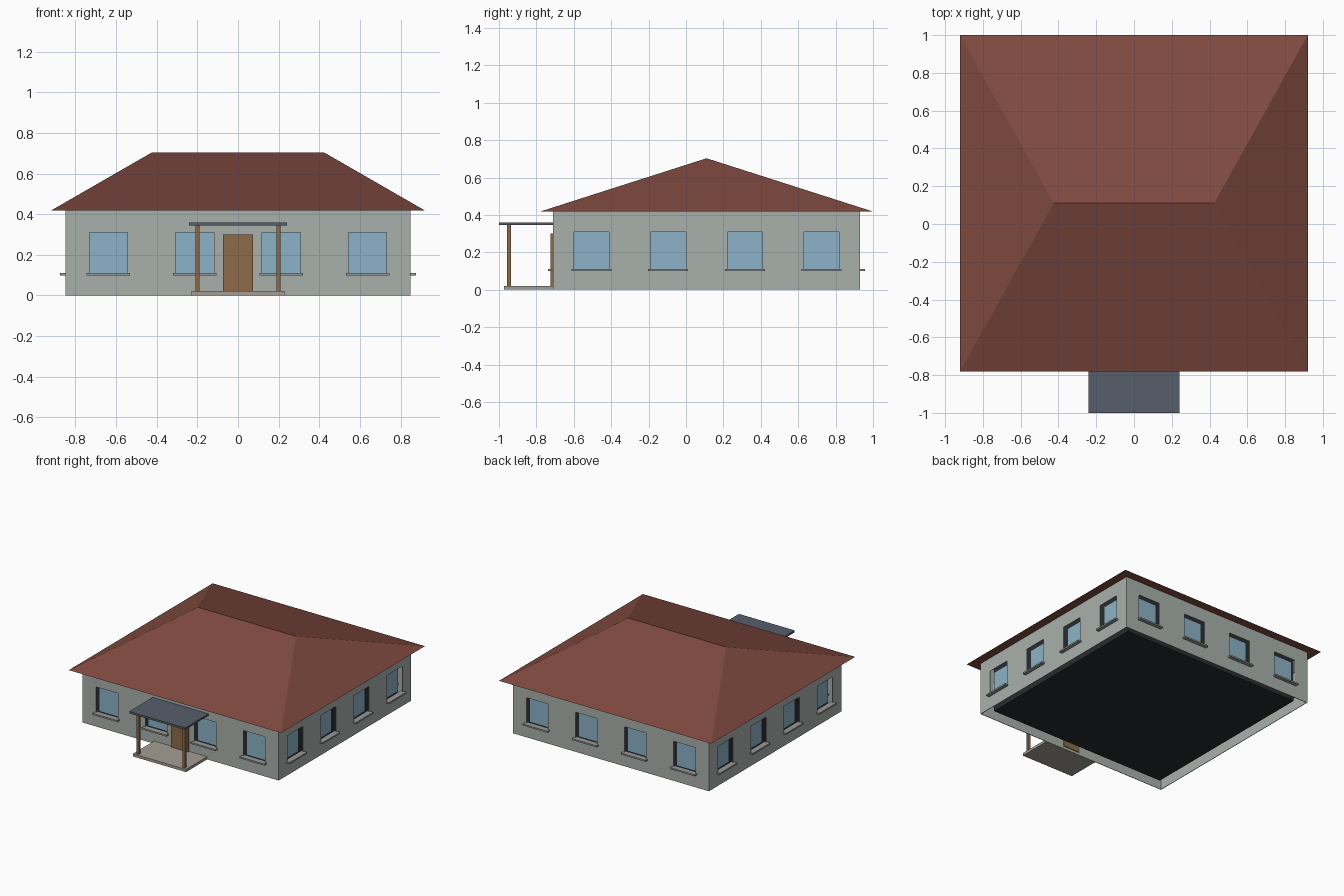
import bpy, bmesh
from math import pi
from mathutils import Matrix, Vector

if "Cube" in bpy.data.objects:
    bpy.data.objects.remove(bpy.data.objects["Cube"])

CY, HX, HY, H = 0.11, 0.85, 0.82, 0.418   # house centre y, half sizes, wall height
T = 0.004                                  # wall sheet thickness


def material(name, rgb):
    # colours are picked as seen on screen, then made linear
    m = bpy.data.materials.new(name)
    m.diffuse_color = (*[((c + 0.055) / 1.055) ** 2.4 for c in rgb], 1)
    m.use_nodes = True
    m.node_tree.nodes["Principled BSDF"].inputs["Base Color"].default_value = m.diffuse_color
    return m


WALL = material("plaster", (0.66, 0.69, 0.67))
ROOF = material("roof_red", (0.50, 0.29, 0.25))
GLASS = material("glass", (0.55, 0.70, 0.78))
WOOD = material("wood", (0.56, 0.42, 0.28))
STONE = material("stone", (0.64, 0.62, 0.58))
SLATE = material("slate", (0.34, 0.37, 0.42))
SILL = material("sill_grey", (0.60, 0.60, 0.59))
DARK = material("core_dark", (0.16, 0.17, 0.19))


def add_box(bm, lo, hi, mat=Matrix()):
    lo, hi = Vector(lo), Vector(hi)
    size = hi - lo
    bmesh.ops.create_cube(bm, size=1, matrix=mat @ Matrix.Translation((lo + hi) / 2)
                          @ Matrix.Diagonal((*size, 1)))


def finish(bm, name, mat=None):
    bmesh.ops.recalc_face_normals(bm, faces=bm.faces)
    me = bpy.data.meshes.new(name)
    bm.to_mesh(me)
    bm.free()
    ob = bpy.data.objects.new(name, me)
    bpy.context.collection.objects.link(ob)
    if mat:
        me.materials.append(mat)
    return ob


def box(name, lo, hi, mat):
    bm = bmesh.new()
    add_box(bm, lo, hi)
    return finish(bm, name, mat)


def house_box(name, inset, z0, z1, mat=None):
    x, y = HX - inset, HY - inset
    return box(name, (-x, CY - y, z0), (x, CY + y, z1), mat)


# Window openings, panes and sills: four on each side, local -y is outward
cut, panes, sills = bmesh.new(), bmesh.new(), bmesh.new()
for side in range(4):
    out, along = (HY, HX) if side % 2 == 0 else (HX, HY)
    m = Matrix.Translation((0, CY, 0)) @ Matrix.Rotation(side * pi / 2, 4, 'Z')
    for i in range(4):
        x = (i - 1.5) * along / 2
        add_box(cut, (x - 0.094, -out - 0.05, 0.105), (x + 0.094, -out + 0.03, 0.31), m)
        add_box(panes, (x - 0.094, -out + 0.037, 0.105), (x + 0.094, -out + 0.043, 0.31), m)
        add_box(sills, (x - 0.107, -out - 0.027, 0.099), (x + 0.107, -out + 0.02, 0.111), m)
finish(panes, "window_panes", GLASS)
finish(sills, "window_sills", SILL)

# Thin walls: hollowed from below, then pierced by the windows
walls = house_box("walls", 0, 0, H, WALL)
cutters = [house_box("hollow_cutter", T, -0.05, H - T), finish(cut, "opening_cutter")]
for cutter in cutters:
    cutter.hide_render = True
    mod = walls.modifiers.new("cut", 'BOOLEAN')
    mod.operation, mod.solver, mod.object = 'DIFFERENCE', 'EXACT', cutter
deps = bpy.context.evaluated_depsgraph_get()
walls.data = bpy.data.meshes.new_from_object(walls.evaluated_get(deps))
walls.modifiers.clear()
for cutter in cutters:
    bpy.data.objects.remove(cutter)

# Dark core standing behind the windows
house_box("dark_core", 0.07, 0.02, H - 0.01, DARK)

# Hipped roof: rectangle of eaves rising to a ridge
bm = bmesh.new()
ex, ey = HX + 0.07, HY + 0.07
a, b, c, d, r0, r1 = [bm.verts.new(v) for v in (
    (-ex, CY - ey, H), (ex, CY - ey, H), (ex, CY + ey, H), (-ex, CY + ey, H),
    (-0.425, CY, 0.703), (0.425, CY, 0.703))]
for f in ((a, b, c, d), (a, b, r1, r0), (b, c, r1), (c, d, r0, r1), (d, a, r0)):
    bm.faces.new(f)
finish(bm, "roof", ROOF)

# Porch: slab, door, posts and flat canopy
front = CY - HY
box("porch_slab", (-0.23, -0.972, 0), (0.23, front, 0.021), STONE)
box("door", (-0.073, front - 0.015, 0.02), (0.073, front + 0.01, 0.3), WOOD)
for s, n in ((-1, "left"), (1, "right")):
    box("porch_post_" + n, (s * 0.2 - 0.01, -0.956, 0.02), (s * 0.2 + 0.01, -0.936, 0.346), WOOD)
box("porch_canopy", (-0.242, -1, 0.345), (0.242, front, 0.36), SLATE)
